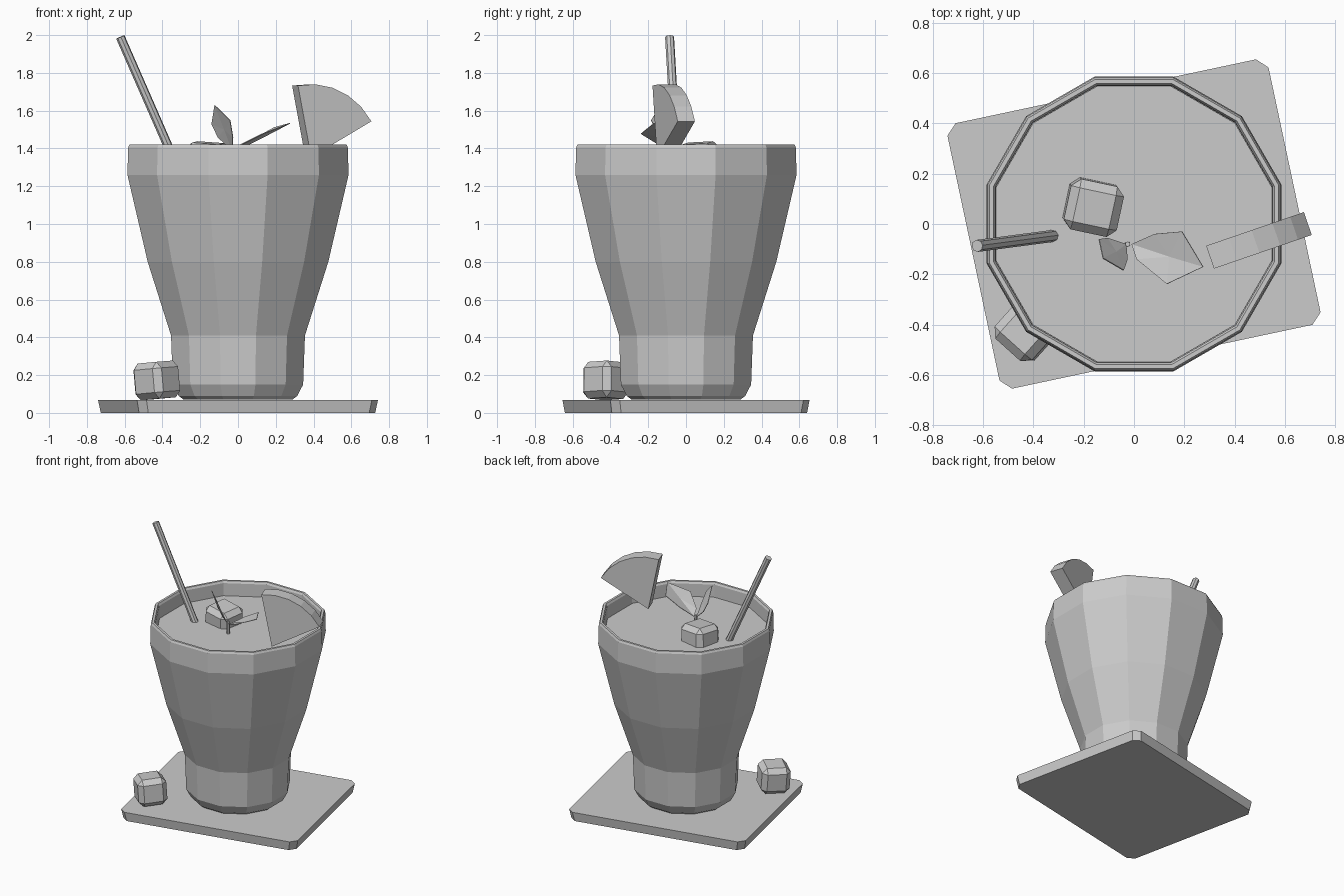
import bpy, bmesh
from math import radians, sin, cos, pi
from mathutils import Vector, Matrix

cube = bpy.data.objects.get("Cube")
if cube:
    bpy.data.objects.remove(cube, do_unlink=True)

grey = bpy.data.materials.new("plain_grey")
grey.use_nodes = True
SHADE = (0.6, 0.6, 0.6, 1)
grey.diffuse_color = SHADE
grey.node_tree.nodes["Principled BSDF"].inputs["Base Color"].default_value = SHADE


def finish(name, bm, recalc=True):
    if recalc:
        bmesh.ops.recalc_face_normals(bm, faces=bm.faces)
    mesh = bpy.data.meshes.new(name)
    bm.to_mesh(mesh)
    bm.free()
    mesh.materials.append(grey)
    obj = bpy.data.objects.new(name, mesh)
    bpy.context.collection.objects.link(obj)
    return obj


def skin(bm, loops):
    """Bridge matching closed loops and cap both ends."""
    rings = [[bm.verts.new(p) for p in loop] for loop in loops]
    n = len(rings[0])
    for a, b in zip(rings, rings[1:]):
        for i in range(n):
            j = (i + 1) % n
            bm.faces.new((a[i], a[j], b[j], b[i]))
    bm.faces.new(rings[0][::-1])
    bm.faces.new(rings[-1])


def lathe(name, profile, sides=12):
    bm = bmesh.new()
    angles = [2 * pi * (i + 0.5) / sides for i in range(sides)]
    skin(bm, [[(r * cos(a), r * sin(a), z) for a in angles] for r, z in profile])
    return finish(name, bm)


# Coaster: clipped rectangle, slightly narrower underneath
hx, hy, c = 0.652, 0.539, 0.042
outline = [(hx, c - hy), (hx, hy - c), (hx - c, hy), (c - hx, hy),
           (-hx, hy - c), (-hx, c - hy), (c - hx, -hy), (hx - c, -hy)]
turn = Matrix.Rotation(radians(12), 3, "Z")
bm = bmesh.new()
skin(bm, [[turn @ Vector((x * s, y * s, z)) for x, y in outline]
          for z, s in ((0, 0.98), (0.068, 1))])
finish("coaster", bm)

# Twelve-sided tumbler and the drink that fills it
lathe("glass", [(0.3, 0.072), (0.325, 0.09), (0.357, 0.15), (0.367, 0.41),
                (0.495, 0.8), (0.606, 1.26), (0.602, 1.405), (0.595, 1.42),
                (0.578, 1.42), (0.57, 1.405), (0.568, 1.3)])
lathe("drink", [(0.53, 1.25), (0.567, 1.312)])


# Ice cubes with chamfered edges
def ice(name, centre, size, tilt):
    bm = bmesh.new()
    bmesh.ops.create_cube(bm, size=1)
    for v in bm.verts:
        v.co = Vector(v.co) * Vector((1, 1, 1)).length / 3 ** 0.5
        v.co = Vector((v.co.x * size[0], v.co.y * size[1], v.co.z * size[2]))
    bmesh.ops.bevel(bm, geom=bm.edges[:], offset=0.034, segments=1, affect="EDGES")
    obj = finish(name, bm)
    obj.location = centre
    obj.rotation_euler = [radians(a) for a in tilt]


ice("floating_ice", (-0.163, 0.068, 1.33), (0.215, 0.205, 0.2), (3, 4, -12))
ice("spilled_ice", (-0.43, -0.425, 0.172), (0.2, 0.2, 0.195), (3, -4, -42))

# Straw
start, end = Vector((-0.19, -0.03, 1.0)), Vector((-0.623, -0.087, 1.99))
axis = end - start
bm = bmesh.new()
bmesh.ops.create_cone(bm, cap_ends=True, segments=8, radius1=0.024, radius2=0.024,
                      depth=axis.length)
straw = finish("straw", bm)
straw.location = (start + end) / 2
straw.rotation_euler = axis.to_track_quat("Z", "Y").to_euler()

# Fruit wedge: circular sector tucked over the rim
sector = [(0, 0)]
for i in range(6):
    a = radians(29.5 + 71.5 * i / 5)
    sector.append((0.387 * cos(a), 0.387 * sin(a)))
bm = bmesh.new()
skin(bm, [[(u, y, w) for u, w in sector] for y in (-0.048, 0.048)])
wedge = finish("fruit_wedge", bm)
wedge.location = (0.372, -0.108, 1.353)
wedge.rotation_euler.z = radians(19)


# Herb sprig: two folded leaves and a stem
def leaf(name, base, tip, fold, left, right):
    bm = bmesh.new()
    b, t, f = [bm.verts.new(p) for p in (base, tip, fold)]
    for side in (left, right):
        chain = [b] + [bm.verts.new(p) for p in side] + [t]
        for p, q in zip(chain, chain[1:]):
            bm.faces.new((f, p, q))
    obj = finish(name, bm)
    mod = obj.modifiers.new("thickness", "SOLIDIFY")
    mod.thickness = 0.004


leaf("upright_leaf", (-0.03, -0.08, 1.39), (-0.122, -0.135, 1.63), (-0.07, -0.11, 1.5),
     [(-0.105, -0.055, 1.46), (-0.138, -0.06, 1.53)],
     [(-0.025, -0.14, 1.46), (-0.04, -0.183, 1.55)])
leaf("spread_leaf", (-0.01, -0.08, 1.39), (0.274, -0.17, 1.535), (0.14, -0.13, 1.465),
     [(0.08, -0.04, 1.45), (0.19, -0.03, 1.512)],
     [(0.01, -0.14, 1.42), (0.13, -0.238, 1.48)])
bm = bmesh.new()
bmesh.ops.create_cone(bm, cap_ends=True, segments=6, radius1=0.012, radius2=0.01, depth=0.14)
stem = finish("sprig_stem", bm)
stem.location = (-0.025, -0.08, 1.335)
